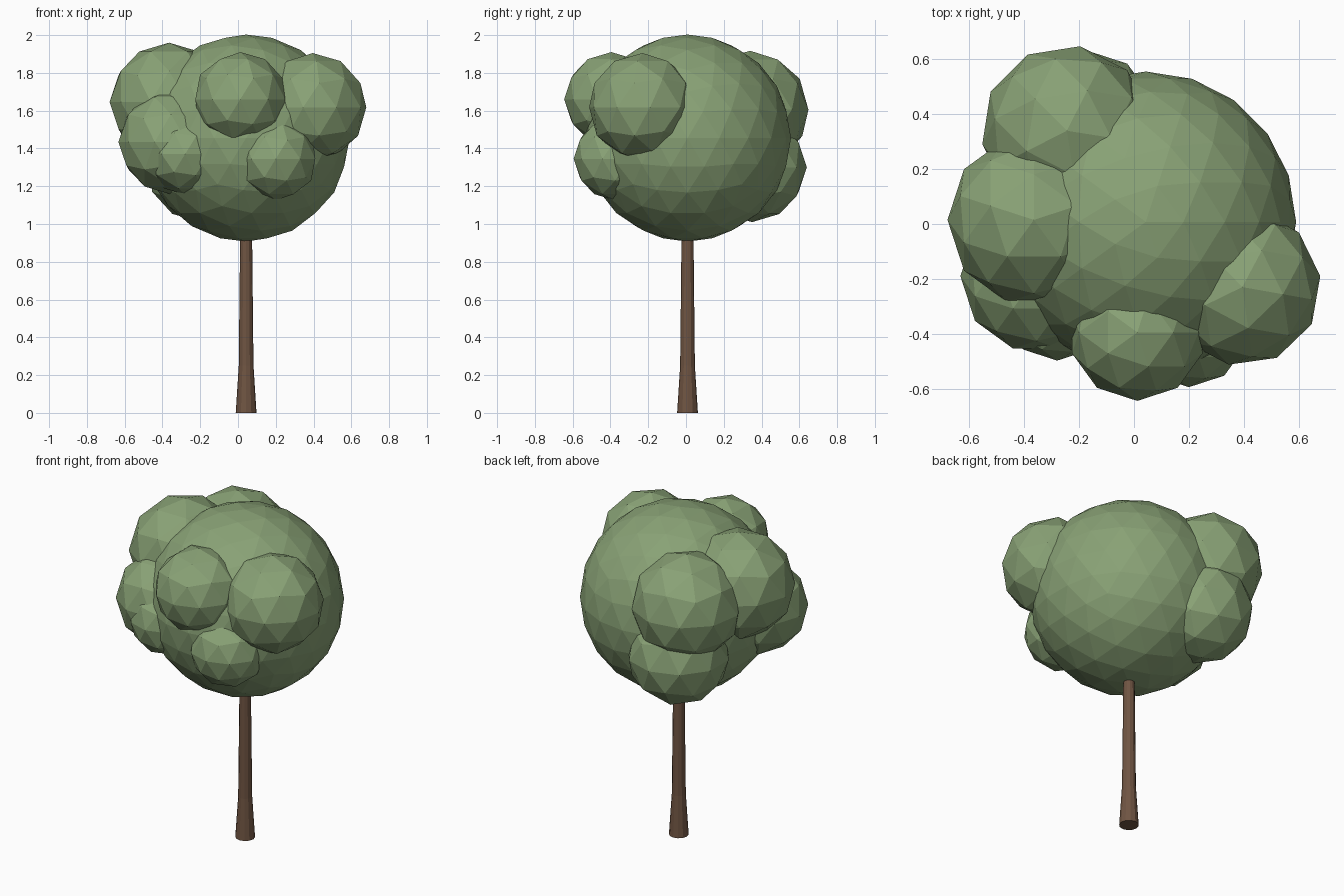
import bpy
import bmesh
from math import radians
from mathutils import Matrix, Vector

cube = bpy.data.objects.get("Cube")
if cube:
    bpy.data.objects.remove(cube, do_unlink=True)


def make_material(name, colour):
    mat = bpy.data.materials.new(name)
    mat.use_nodes = True
    mat.diffuse_color = colour
    bsdf = mat.node_tree.nodes["Principled BSDF"]
    bsdf.inputs["Base Color"].default_value = colour
    bsdf.inputs["Roughness"].default_value = 0.9
    return mat


def add_object(name, bm, mat):
    bmesh.ops.recalc_face_normals(bm, faces=bm.faces)
    mesh = bpy.data.meshes.new(name)
    bm.to_mesh(mesh)
    bm.free()
    mesh.materials.append(mat)
    obj = bpy.data.objects.new(name, mesh)
    bpy.context.collection.objects.link(obj)
    return obj


def leaf_ball(name, centre, radius, turn=0, detail=2):
    bm = bmesh.new()
    place = Matrix.Translation(centre) @ Matrix.Rotation(radians(turn), 4, "Z")
    bmesh.ops.create_icosphere(bm, subdivisions=detail, radius=radius, matrix=place)
    return add_object(name, bm, leaf_green)


leaf_green = make_material("leaf green", (0.25, 0.36, 0.18, 1))
bark_brown = make_material("bark brown", (0.16, 0.09, 0.055, 1))

# Trunk: faceted column with a flared foot, ending inside the crown
bm = bmesh.new()
foot = Vector((0.043, 0.008, 0))
profile = [(0.055, 0), (0.039, 0.25), (0.031, 1.0)]
rings = []
for radius, z in profile:
    ring = bmesh.ops.create_circle(
        bm, segments=12, radius=radius,
        matrix=Matrix.Translation(foot + Vector((0, 0, z))))
    rings.append(ring["verts"])
for low, high in zip(rings, rings[1:]):
    for i in range(len(low)):
        j = (i + 1) % len(low)
        bm.faces.new((low[i], low[j], high[j], high[i]))
bm.faces.new(rings[0])
bm.faces.new(rings[-1])
add_object("trunk", bm, bark_brown)

# Crown: one large ball with smaller leaf clumps sunk into it
leaf_ball("crown", (0.043, 0.008, 1.455), 0.548, detail=3)
leaf_ball("front_clump", (0.012, -0.395, 1.66), 0.25)
leaf_ball("left_clump", (0.395, -0.23, 1.618), 0.287, -10)
leaf_ball("right_clump", (-0.365, 0.015, 1.645), 0.315, 18)
leaf_ball("back_clump", (-0.245, 0.34, 1.605), 0.312, -9)
leaf_ball("lower_back_clump", (-0.195, 0.35, 1.3), 0.29)
leaf_ball("front_right_clump", (-0.355, -0.19, 1.435), 0.278, 18)
leaf_ball("small_front_right_clump", (-0.28, -0.285, 1.37), 0.213)
leaf_ball("small_front_left_clump", (0.2, -0.375, 1.345), 0.22)
